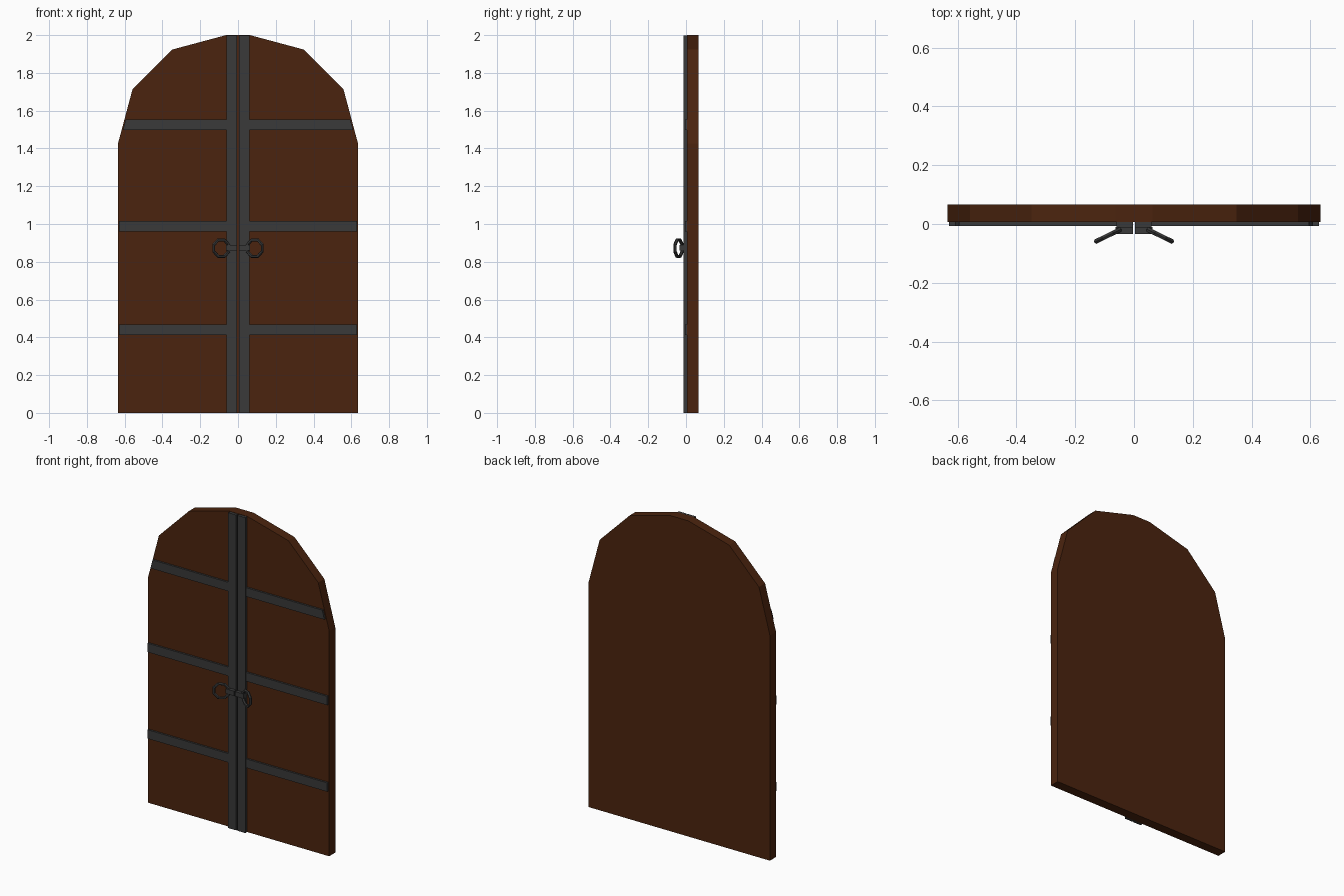
import bpy, bmesh, math
from mathutils import Matrix, Vector

if "Cube" in bpy.data.objects:
    bpy.data.objects.remove(bpy.data.objects["Cube"])


def material(name, rgb):
    m = bpy.data.materials.new(name)
    m.diffuse_color = (*rgb, 1)
    m.use_nodes = True
    m.node_tree.nodes["Principled BSDF"].inputs["Base Color"].default_value = m.diffuse_color
    return m


wood = material("dark brown wood", (0.07, 0.0175, 0.0045))
iron = material("dark grey iron", (0.041, 0.041, 0.041))


def finish(name, bm, mat):
    bmesh.ops.recalc_face_normals(bm, faces=bm.faces)
    me = bpy.data.meshes.new(name)
    bm.to_mesh(me)
    bm.free()
    me.materials.append(mat)
    ob = bpy.data.objects.new(name, me)
    bpy.context.collection.objects.link(ob)
    return ob


def plate(name, outline, y0, y1, mat):
    """Extrude an x-z outline from y0 to y1."""
    bm = bmesh.new()
    f = bm.faces.new([bm.verts.new((x, y0, z)) for x, z in outline])
    ext = bmesh.ops.extrude_face_region(bm, geom=[f])
    verts = [v for v in ext["geom"] if isinstance(v, bmesh.types.BMVert)]
    bmesh.ops.translate(bm, verts=verts, vec=(0, y1 - y0, 0))
    return finish(name, bm, mat)


def ring(name, centre, radius, thick, turn, sides=8, tube=6):
    """Low-poly ring standing in the x-z plane, turned about z."""
    bm = bmesh.new()
    place = Matrix.Translation(centre) @ Matrix.Rotation(turn, 4, "Z")
    rows = []
    for i in range(sides):
        a = math.tau * (i + 0.5) / sides
        row = []
        for j in range(tube):
            b = math.tau * j / tube
            r = radius + thick * math.cos(b)
            p = Vector((r * math.cos(a), thick * math.sin(b), r * math.sin(a)))
            row.append(bm.verts.new(place @ p))
        rows.append(row)
    for i in range(sides):
        p, q = rows[i], rows[(i + 1) % sides]
        for j in range(tube):
            k = (j + 1) % tube
            bm.faces.new((p[j], q[j], q[k], p[k]))
    return finish(name, bm, iron)


def edge_x(z):
    """Outer edge of the door at height z, for the lowest arch facet."""
    return 0.635 if z < 1.425 else 0.635 - (z - 1.425) * 0.267


# Door leaves, straps and handles, left and right
for side, s in (("left", -1), ("right", 1)):
    arch = [(0.063 + 0.572 * math.cos(math.radians(a)),
             1.427 + 0.573 * math.sin(math.radians(a))) for a in (0, 30, 60, 90)]
    leaf = [(0, 0), (0.635, 0)] + arch + [(0, 2.0)]
    plate(side + "_door_leaf", [(s * x, z) for x, z in leaf], 0.006, 0.067, wood)

    # Upright iron bar beside the centre seam
    bar = [(0.004, 0), (0.06, 0), (0.06, 1.998), (0.004, 1.998)]
    plate(side + "_centre_bar", [(s * x, z) for x, z in bar], -0.012, 0.008, iron)

    # Horizontal iron straps
    for i, z in enumerate((0.44, 0.988, 1.525)):
        a, b = z - 0.028, z + 0.028
        strap = [(0.05, a), (edge_x(a) - 0.006, a), (edge_x(b) - 0.006, b), (0.05, b)]
        plate(f"{side}_strap_{i + 1}", [(s * x, z) for x, z in strap], -0.006, 0.008, iron)

    # Handle mount and ring
    mount = [(0.004, 0.86), (0.063, 0.86), (0.063, 0.89), (0.004, 0.89)]
    plate(side + "_handle_mount", [(s * x, z) for x, z in mount], -0.034, -0.010, iron)
    ring(side + "_handle_ring", (s * 0.089, -0.0395, 0.872), 0.047, 0.009,
         -s * math.radians(26))
